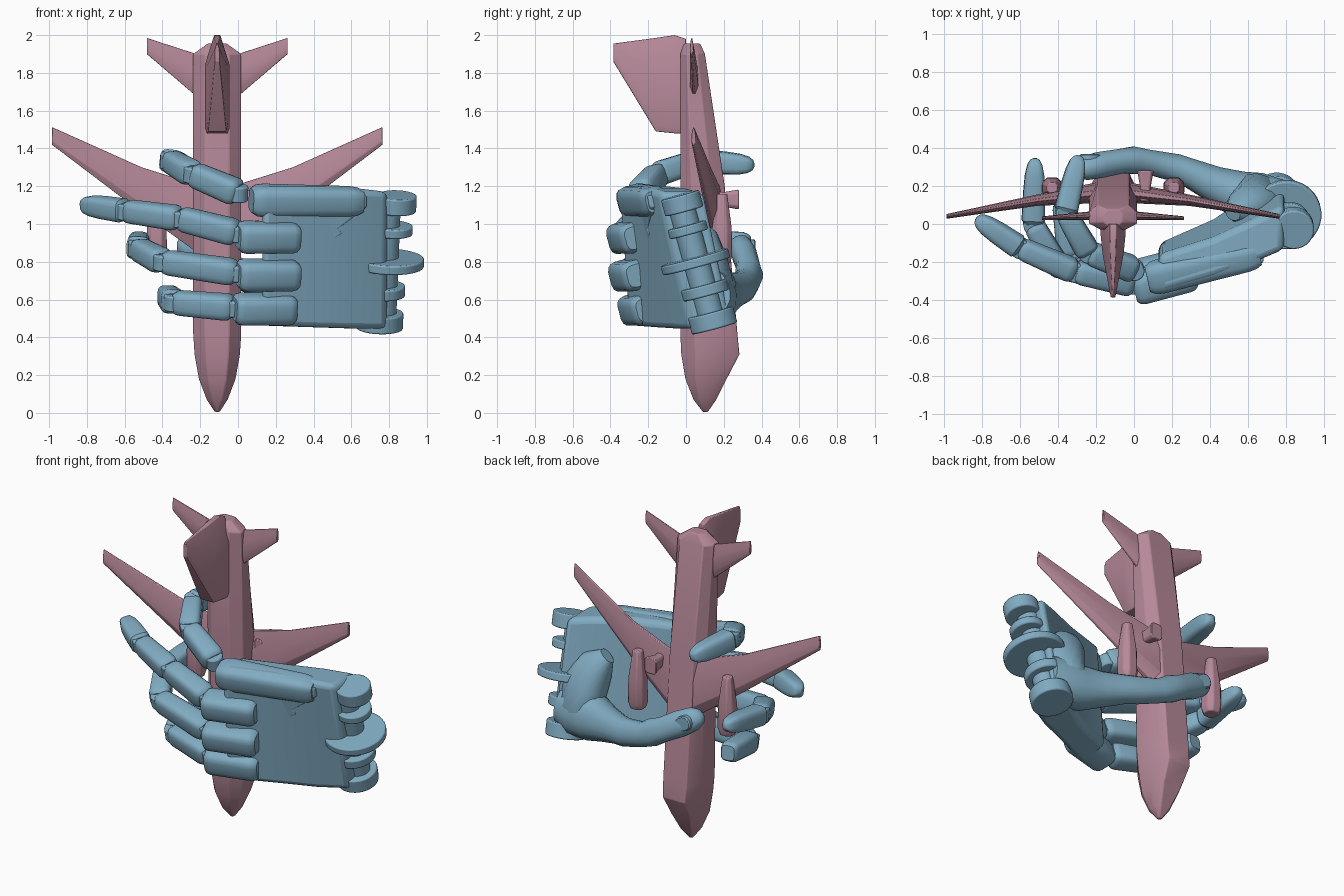
import bpy, bmesh, math
from mathutils import Vector as V

if "Cube" in bpy.data.objects:
    bpy.data.objects.remove(bpy.data.objects["Cube"])

def material(name, col):
    m = bpy.data.materials.new(name)
    m.diffuse_color = col
    m.use_nodes = True
    m.node_tree.nodes["Principled BSDF"].inputs["Base Color"].default_value = m.diffuse_color
    return m

BLUE = material("blue", (0.22, 0.41, 0.54, 1))
PINK = material("pink", (0.47, 0.25, 0.32, 1))
CX = -0.11                     # aircraft symmetry plane
UP = V((0.04, -0.27, 1)).normalized()   # hinge axis of the tilted hand

def loft(name, rings, mat, bevel=0.0, segs=2, angle=35):
    """Skin a list of equal-length point rings and cap both ends."""
    bm = bmesh.new()
    vs = [[bm.verts.new(p) for p in r] for r in rings]
    n = len(vs[0])
    for a, b in zip(vs, vs[1:]):
        for i in range(n):
            j = (i + 1) % n
            bm.faces.new((a[i], a[j], b[j], b[i]))
    bm.faces.new(vs[0][::-1])
    bm.faces.new(vs[-1])
    bmesh.ops.recalc_face_normals(bm, faces=bm.faces)
    me = bpy.data.meshes.new(name)
    bm.to_mesh(me)
    bm.free()
    ob = bpy.data.objects.new(name, me)
    bpy.context.collection.objects.link(ob)
    me.materials.append(mat)
    if bevel:
        b = ob.modifiers.new("bevel", 'BEVEL')
        b.width, b.segments, b.limit_method = bevel, segs, 'ANGLE'
    for o in bpy.context.selected_objects:
        o.select_set(False)
    bpy.context.view_layer.objects.active = ob
    ob.select_set(True)
    bpy.ops.object.shade_smooth_by_angle(angle=math.radians(angle))
    return ob

def ring(c, a, b, power=1.0, n=16):
    """Superellipse ring around c spanned by half-axes a and b."""
    out = []
    for i in range(n):
        t = 2 * math.pi * (i + 0.5) / n
        f = lambda s: math.copysign(abs(s) ** power, s)
        out.append(c + a * f(math.cos(t)) + b * f(math.sin(t)))
    return out

def segment(name, p, q, h0, h1, d0, d1, tip=False):
    """Finger bone from p to q: h is its height, d its depth."""
    p, q = V(p), V(q)
    ax = (q - p).normalized()
    side = ax.cross(UP).normalized()
    up = side.cross(ax)
    prof = [(0, .72), (.05, .93), (.12, 1), (.88, 1), (.95, .93), (1, .75)]
    if tip:
        prof = [(0, .75), (.06, 1), (.5, 1), (.75, .93), (.9, .75), (.97, .5), (1, .2)]
    rings = []
    for t, s in prof:
        h, d = h0 + (h1 - h0) * t, d0 + (d1 - d0) * t
        rings.append(ring(p.lerp(q, t), up * h * s / 2, side * d * s / 2, 0.55))
    return loft(name, rings, BLUE)

def disc(name, c, r, h, axis=UP, mat=BLUE):
    c, a = V(c), axis.cross(V((1, 0, 0))).normalized()
    b = axis.cross(a)
    return loft(name, [ring(c + axis * s * h / 2, a * r, b * r, n=32) for s in (-1, 1)],
                mat, 0.008)

def tube(name, pts):
    """Smooth round limb through (x, y, z, radius) points."""
    P = [V(p[:3]) for p in pts]
    rings = []
    for i, p in enumerate(pts):
        t = (P[min(i + 1, len(P) - 1)] - P[max(i - 1, 0)]).normalized()
        s = t.cross(UP).normalized()
        rings.append(ring(P[i], s.cross(t) * p[3], s * p[3] * 0.85, 0.9))
    return loft(name, rings, BLUE, angle=50)

# ---------- aircraft ----------
body = []
for z, w, f, b in [(.005, .012, .09, .115), (.07, .055, .04, .16), (.18, .097, -.003, .215),
                   (.31, .12, -.025, .283), (.42, .127, -.03, .272), (1.2, .127, -.03, .205),
                   (1.9, .127, -.03, .1), (1.955, .05, -.01, .075)]:
    d = b - f
    body.append([V((CX + k * w, f + m * d, z)) for k, m in
                 [(-.5, 0), (.5, 0), (1, .25), (1, .7), (.65, 1), (-.65, 1), (-1, .7), (-1, .25)]])
loft("fuselage", body, PINK, 0.008)

def foil(x, lo, hi, y, t):
    c = hi - lo
    return [V((x, y + k * t, lo + m * c)) for k, m in
            [(-.15, 0), (-.5, .2), (-.4, .65), (-.12, 1), (.12, 1), (.4, .65), (.5, .2), (.15, 0)]]

for s, side in ((-1, "left"), (1, "right")):
    loft(side + "_wing", [foil(CX + s * dx, lo, hi, y, t) for dx, lo, hi, y, t in
         [(.08, .83, 1.2, .165, .11), (.4, 1.06, 1.3, .125, .06), (.875, 1.42, 1.513, .04, .025)]],
         PINK, 0.004)
    loft(side + "_tailplane", [foil(CX + s * dx, lo, hi, y, t) for dx, lo, hi, y, t in
         [(.08, 1.65, 1.89, .045, .05), (.373, 1.9, 1.985, .03, .02)]], PINK, 0.004)
    loft(side + "_engine", [ring(V((CX + s * .32, .19, z)), V((r, 0, 0)), V((0, r, 0)), .8, 8)
         for z, r in [(.79, .045), (.83, .058), (.98, .055), (1.16, .03)]], PINK, 0.006)

# vertical fin, lofted outward along -y
fin = []
for y, lo, hi, t in [(0, 1.48, 1.98, .065), (-.06, 1.48, 2.0, .065), (-.16, 1.49, 1.985, .055),
                     (-.385, 1.86, 1.955, .012)]:
    c = hi - lo
    fin.append([V((CX + k * t, y, lo + m * c)) for k, m in
                [(-.85, 0), (.85, 0), (1, .06), (1, .7), (.25, 1), (-.25, 1), (-1, .7), (-1, .06)]])
loft("tail_fin", fin, PINK, 0.006)

# small belly strut
loft("belly_strut", [ring(V((.06, y, 1.13)), V((w, 0, 0)), V((0, 0, h)), .5, 8)
                     for y, w, h in [(.12, .03, .05), (.2, .03, .04), (.28, .045, .055)]], PINK, 0.006)

# ---------- hand: palm slab from knuckles to wrist ----------
palm = []
for x, ft, fb, bt, bb, zt, zb in [(.13, -.36, -.31, -.16, -.1, 1.2, .455),
                                  (.42, -.28, -.17, -.07, .03, 1.2, .445),
                                  (.62, -.21, -.08, .02, .17, 1.19, .44),
                                  (.79, -.14, .02, .1, .25, 1.17, .44)]:
    palm.append([V((x, ft, zt)), V((x, fb, zb)), V((x, bb, zb + .04)), V((x, bt, zt))])
loft("palm", palm, BLUE, 0.035, 3)

# raised index metacarpal and hooked plate on the back of the hand
segment("index_metacarpal", (.07, -.29, 1.125), (.66, -.16, 1.12), .17, .15, .18, .14)
plate = [(.4, .99), (.44, .985), (.47, .89), (.55, .95), (.53, .975), (.68, 1.09), (.68, 1.15), (.4, 1.15)]
loft("hook_plate", [[V((x, -.35 + .26 * x + o - .2 * (z - 1), z)) for x, z in plate] for o in (0, .09)],
     BLUE, 0.006)

# ---------- wrist hinge ----------
for i, (c, r, h) in enumerate([((.75, .14, .49), .125, .09), ((.76, .1, .65), .125, .06),
                               ((.80, .05, .8), .185, .05), ((.82, .01, .97), .105, .05),
                               ((.84, -.02, 1.11), .105, .09)]):
    disc("wrist_lug_%d" % i, c, r, h)
disc("wrist_pin", (.78, .055, .8), .07, .6)

# ---------- fingers: knuckle, joints, tip ----------
FINGERS = {
    "index": [(.08, -.27, 1.13), (-.24, -.15, 1.265), (-.36, .06, 1.335), (-.29, .36, 1.31)],
    "middle": [(.08, -.33, .93), (-.31, -.25, 1.03), (-.6, -.125, 1.07), (-.83, .03, 1.105)],
    "ring": [(.08, -.32, .73), (-.40, -.225, .8), (-.53, .0, .87), (-.52, .345, .92)],
    "pinky": [(.06, -.27, .55), (-.34, -.17, .585), (-.375, .11, .62)],
}
for name, pts in FINGERS.items():
    k = V(pts[0])
    if name != "index":
        segment(name + "_knuckle", k + V((-.08, -.015, 0)), k + V((.24, .07, 0)), .165, .16, .17, .17)
    n = len(pts) - 1
    for i in range(n):
        tip = i == n - 1 and name != "pinky"
        w = .14 - .008 * i
        a, b = V(pts[i]), V(pts[i + 1])
        a = a + (b - a).normalized() * (.09 if i == 0 else 0)
        segment("%s_bone_%d" % (name, i), a, b, w, w - .012, w, w - .02, tip)
    for i in range(n):
        p = V(pts[i]) + ((V(pts[1]) - k).normalized() * .09 if i == 0 else V())
        disc("%s_joint_%d" % (name, i), p, .052, .085)

# ---------- thumb ----------
tube("thumb", [(.78, .13, .64, .12), (.66, .13, .63, .16), (.54, .16, .62, .14), (.42, .21, .635, .11),
               (.3, .265, .655, .09), (.22, .295, .665, .085), (.08, .325, .7, .075), (-.0, .335, .74, .083),
               (-.07, .33, .775, .075), (-.18, .31, .835, .08), (-.26, .29, .88, .07),
               (-.3, .28, .9, .045), (-.315, .275, .91, .015)])
loft("thumb_nail", [ring(V((-.23, y, .865)), V((.05, 0, -.025)) * s, V((.02, 0, .042)) * s, .8)
                    for y, s in [(.33, 1), (.362, 1), (.368, .85)]], BLUE)
# thumb base mound closing the heel of the hand
tube("thumb_mound", [(.52, .06, .99, .05), (.58, .08, .92, .11), (.64, .1, .8, .14), (.66, .13, .66, .15),
                     (.66, .15, .54, .1), (.66, .16, .49, .05)])
